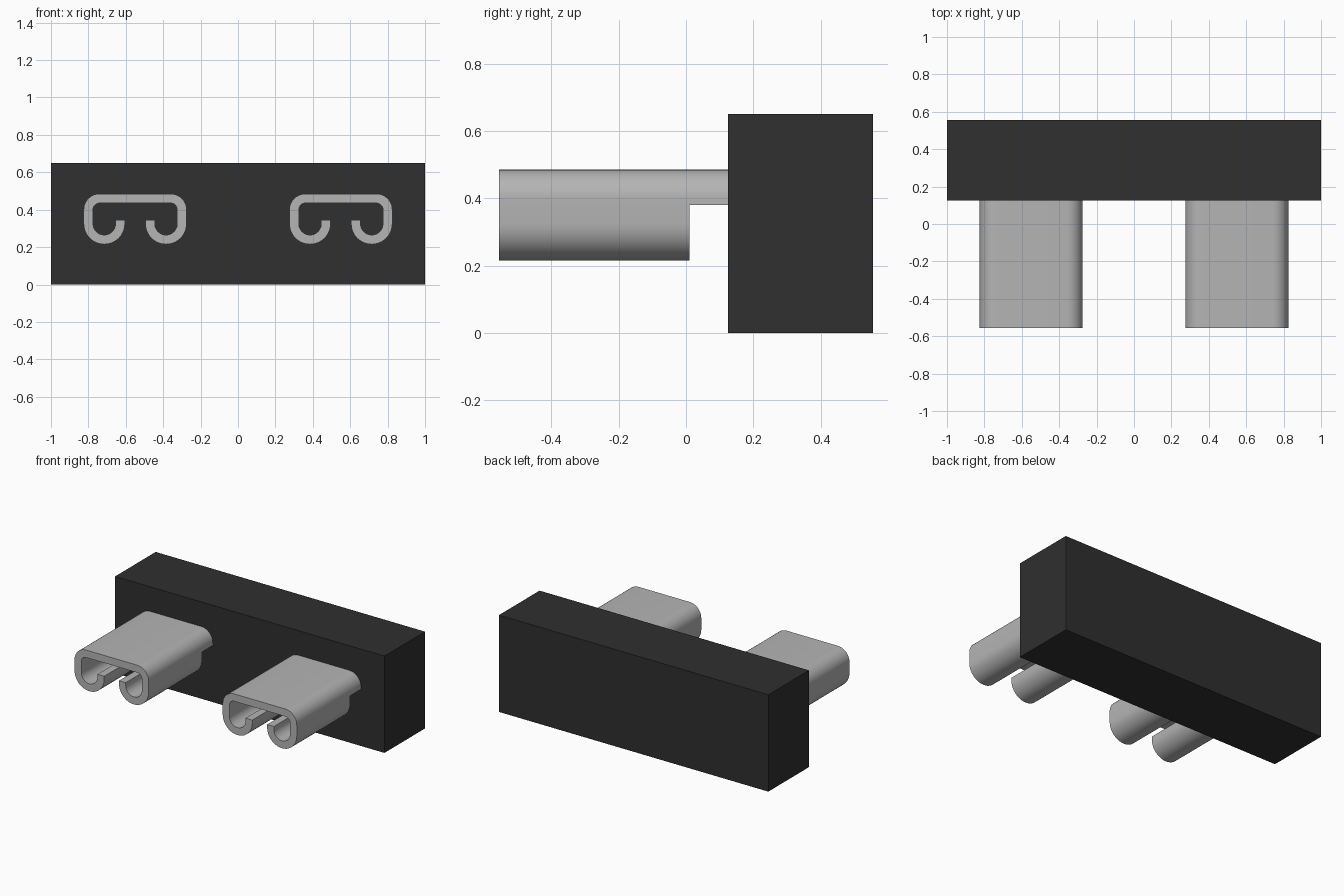
import bpy, bmesh, math

cube = bpy.data.objects.get("Cube")
if cube:
    bpy.data.objects.remove(cube, do_unlink=True)


def material(name, value):
    mat = bpy.data.materials.new(name)
    mat.use_nodes = True
    color = (value, value, value, 1.0)
    mat.diffuse_color = color
    mat.node_tree.nodes["Principled BSDF"].inputs["Base Color"].default_value = color
    return mat


def make_object(name, bm, mat):
    bmesh.ops.recalc_face_normals(bm, faces=bm.faces)
    mesh = bpy.data.meshes.new(name)
    bm.to_mesh(mesh)
    bm.free()
    mesh.materials.append(mat)
    obj = bpy.data.objects.new(name, mesh)
    bpy.context.collection.objects.link(obj)
    return obj


black = material("black_plastic", 0.029)
steel = material("grey_metal", 0.46)

# Housing block
BACK, FACE, HEIGHT = 0.555, 0.125, 0.65
bm = bmesh.new()
bmesh.ops.create_cube(bm, size=1)
for v in bm.verts:
    v.co.x *= 2.0
    v.co.y = (FACE + BACK) / 2 + v.co.y * (BACK - FACE)
    v.co.z = (v.co.z + 0.5) * HEIGHT
make_object("housing_block", bm, black)

# Half of the clip section: (x, z, normal x, normal z) on the centre line, tip to top
HALF_THICK = 0.025
NOTCH_Z = 0.38


def arc(cx, cz, r, start, end, steps):
    for i in range(steps + 1):
        a = math.radians(start + (end - start) * i / steps)
        yield cx + r * math.cos(a), cz + r * math.sin(a), math.cos(a), math.sin(a)


half = [(0.08, 0.345, -1, 0)]
half += arc(0.165, 0.325, 0.085, -180, 0, 20)
half.append((0.25, NOTCH_Z, 1, 0))
notch = len(half) - 1
half += arc(0.19, 0.40, 0.06, 0, 90, 10)
section = half + [(-x, z, -nx, nz) for x, z, nx, nz in reversed(half)]
count = len(section)


# Curled clip: the curls stop short of the block, the upper part reaches it
def make_clip(name, cx):
    bm = bmesh.new()
    rows = [[[bm.verts.new((cx + x + nx * s, y, z + nz * s))
              for s in (HALF_THICK, -HALF_THICK)]
             for x, z, nx, nz in section] for y in (-0.555, 0.01, FACE)]
    faces = {}
    for seg in range(2):
        cells = range(count - 1) if seg == 0 else range(notch, count - 1 - notch)
        for i in cells:
            a, b = rows[seg][i], rows[seg][i + 1]
            c, d = rows[seg + 1][i], rows[seg + 1][i + 1]
            for quad in ((a[0], b[0], b[1], a[1]), (c[0], d[0], d[1], c[1]),
                         (a[0], b[0], d[0], c[0]), (a[1], b[1], d[1], c[1]),
                         (a[0], a[1], c[1], c[0]), (b[0], b[1], d[1], d[0])):
                # Faces shared by two cells are interior and drop out
                key = frozenset(quad)
                if key in faces:
                    del faces[key]
                else:
                    faces[key] = quad
    for quad in faces.values():
        bm.faces.new(quad)
    bmesh.ops.delete(bm, geom=[v for v in bm.verts if not v.link_faces], context='VERTS')
    obj = make_object(name, bm, steel)
    bpy.ops.object.select_all(action='DESELECT')
    obj.select_set(True)
    bpy.context.view_layer.objects.active = obj
    bpy.ops.object.shade_smooth_by_angle(angle=math.radians(30))


make_clip("left_clip", 0.55)
make_clip("right_clip", -0.55)
